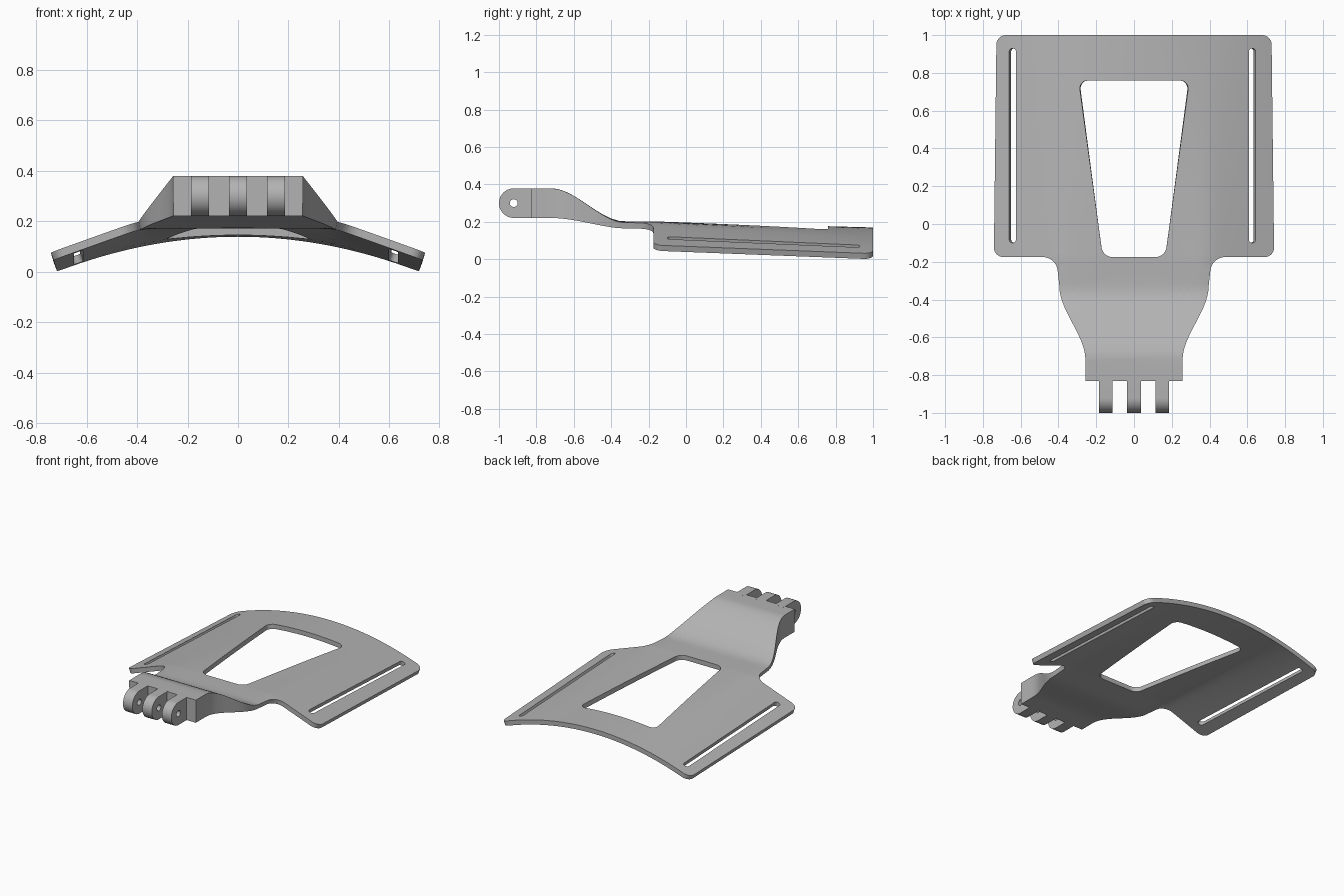
import bpy, bmesh, math
from mathutils import Vector

cube = bpy.data.objects.get("Cube")
if cube:
    bpy.data.objects.remove(cube)

grey = bpy.data.materials.new("plain grey")
grey.use_nodes = True
colour = (0.45, 0.45, 0.45, 1)
grey.diffuse_color = colour
grey.node_tree.nodes["Principled BSDF"].inputs["Base Color"].default_value = colour

FRONT, BACK, NECK, BLOCK = -0.175, 1.0, -0.33, -0.72


def smoothstep(a, b, v):
    t = min(max((v - a) / (b - a), 0), 1)
    return t * t * (3 - 2 * t)


def rounded(corners, steps=8):
    """Closed outline from (x, y, radius) corners."""
    out = []
    for i, (x, y, r) in enumerate(corners):
        p = Vector((x, y))
        if r == 0:
            out.append(p)
            continue
        ends = []
        for q in (corners[i - 1], corners[(i + 1) % len(corners)]):
            ends.append(p + (Vector(q[:2]) - p).normalized() * r)
        a, d = ends
        b, c = a.lerp(p, 0.55), d.lerp(p, 0.55)
        for k in range(steps + 1):
            t = k / steps
            u = 1 - t
            out.append(a * u**3 + b * 3 * u * u * t + c * 3 * u * t * t + d * t**3)
    return out


def circle(cx, cy, r, n=24):
    return [Vector((cx + r * math.cos(k * math.tau / n), cy + r * math.sin(k * math.tau / n)))
            for k in range(n)]


def solid(name, loops, place, cell=None):
    """Fill outlines (holes included), thicken, and move every point with place(u, v, side)."""
    bm = bmesh.new()
    for loop in loops:
        vs = [bm.verts.new((p.x, p.y, 0)) for p in loop]
        for a, b in zip(vs, vs[1:] + vs[:1]):
            bm.edges.new((a, b))
    bmesh.ops.triangle_fill(bm, use_beauty=True, use_dissolve=False, edges=bm.edges[:])
    if cell:
        for axis in (Vector((1, 0, 0)), Vector((0, 1, 0))):
            for k in range(-int(1 / cell), int(1 / cell) + 1):
                bmesh.ops.bisect_plane(bm, geom=bm.verts[:] + bm.edges[:] + bm.faces[:],
                                       dist=1e-5, plane_co=axis * (k * cell), plane_no=axis)
    new = bmesh.ops.extrude_face_region(bm, geom=bm.faces[:], use_keep_orig=True)
    for v in new["geom"]:
        if isinstance(v, bmesh.types.BMVert):
            v.co.z = -1
    for v in bm.verts:
        v.co = place(v.co.x, v.co.y, v.co.z)
    bmesh.ops.recalc_face_normals(bm, faces=bm.faces[:])
    mesh = bpy.data.meshes.new(name)
    bm.to_mesh(mesh)
    bm.free()
    mesh.materials.append(grey)
    obj = bpy.data.objects.new(name, mesh)
    bpy.context.collection.objects.link(obj)
    bpy.ops.object.select_all(action="DESELECT")
    obj.select_set(True)
    bpy.context.view_layer.objects.active = obj
    bpy.ops.object.shade_smooth_by_angle(angle=math.radians(30))
    return obj


# Curved plate: bent wings at the front blend into an arc at the back
def plate_height(x, y):
    t = min(max((y - FRONT) / (BACK - FRONT), 0), 1)
    d = abs(x) - 0.39
    front = 0.203 - 0.18 * (d + math.hypot(d, 0.03))
    back = 0.17 - 0.14 * (x / 0.728) ** 2
    return front + (back - front) * t


def place_plate(x, y, side):
    rise = 1 - smoothstep(BLOCK, NECK, y)
    slope = (plate_height(x + 0.005, y) - plate_height(x - 0.005, y)) / 0.01
    normal = Vector((-slope, 0, 1)).normalized()
    top = Vector((x, y, plate_height(x, y) + 0.176 * rise))
    return top + normal * side * (0.032 + 0.126 * rise)


# Right half of the outline, from the hinge block round to the back
half = [(0.257, -0.83, 0)]
for k in range(17):
    y = BLOCK + (NECK - BLOCK) * k / 16
    half.append((0.257 + 0.138 * smoothstep(BLOCK, NECK, y), y, 0))
half += [(0.412, FRONT, 0.07), (0.742, FRONT, 0.05), (0.728, BACK, 0.05)]
outline = rounded(half + [(-x, y, r) for x, y, r in reversed(half)])

window = rounded([(-0.165, FRONT, 0.05), (0.165, FRONT, 0.05),
                  (0.293, 0.76, 0.05), (-0.293, 0.76, 0.05)])


def slot(cx):
    w, r = 0.018, 0.017
    return rounded([(cx - w, -0.1, r), (cx + w, -0.1, r), (cx + w, 0.93, r), (cx - w, 0.93, r)], 4)


solid("curved_plate", [outline, window, slot(-0.643), slot(0.626)], place_plate, 0.04)

# Three hinge fingers with pin holes
cy, cz, r = -0.921, 0.3, 0.079
profile = [Vector((-0.81, cz - r)), Vector((-0.81, cz + r))]
for k in range(25):
    a = math.pi / 2 + math.pi * k / 24
    profile.append(Vector((cy + r * math.cos(a), cz + r * math.sin(a))))
for label, cx in (("right", -0.15), ("middle", 0), ("left", 0.15)):
    solid("hinge_finger_" + label, [profile, circle(cy, cz, 0.021)],
          lambda u, v, side, cx=cx: Vector((cx + 0.036 + 0.072 * side, u, v)))
